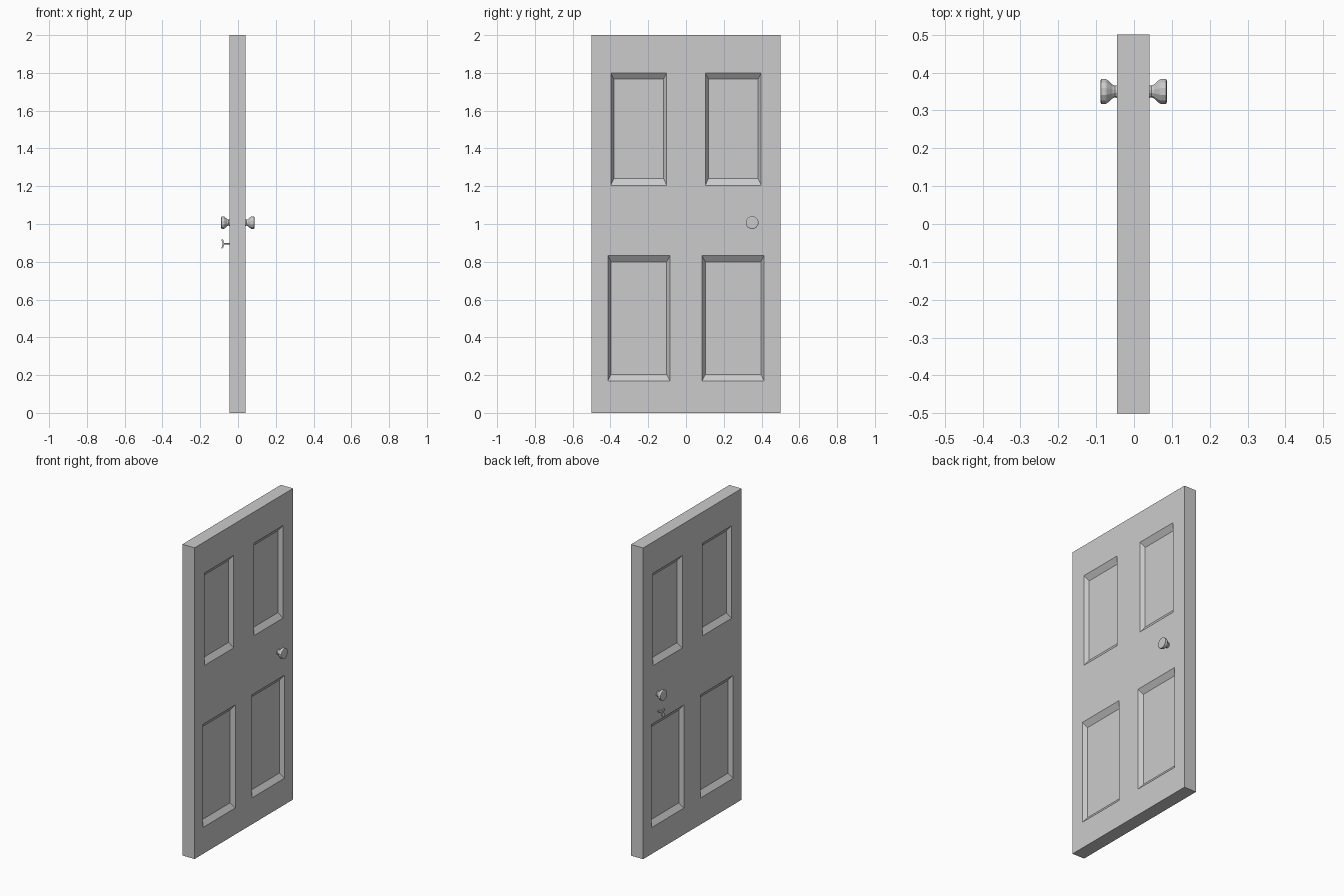
import bpy, bmesh, math

if "Cube" in bpy.data.objects:
    bpy.data.objects.remove(bpy.data.objects["Cube"])

X_BACK, X_FRONT, RECESS = -0.045, 0.041, 0.025


def finish(bm, name, smooth=False):
    bmesh.ops.remove_doubles(bm, verts=bm.verts, dist=1e-5)
    bmesh.ops.recalc_face_normals(bm, faces=bm.faces)
    me = bpy.data.meshes.new(name)
    bm.to_mesh(me)
    bm.free()
    ob = bpy.data.objects.new(name, me)
    bpy.context.collection.objects.link(ob)
    if smooth:
        me.shade_smooth()
    return ob


def rect(bm, x, y0, y1, z0, z1):
    return [bm.verts.new((x, y, z)) for y, z in ((y0, z0), (y1, z0), (y1, z1), (y0, z1))]


def bridge(bm, a, b):
    n = len(a)
    for i in range(n):
        j = (i + 1) % n
        bm.faces.new((a[i], a[j], b[j], b[i]))


# door leaf: each side is four cells, each made of nested rectangles
def door():
    bm = bmesh.new()
    # cell z range, outer panel (y0, y1, z0, z1), inner panel
    cells = [((0, 1), (0.085, 0.413, 0.17, 0.833), (0.102, 0.397, 0.203, 0.80)),
             ((1, 2), (0.102, 0.398, 1.205, 1.80), (0.119, 0.382, 1.24, 1.767))]
    for x, d in ((X_FRONT, -RECESS), (X_BACK, RECESS)):
        for s in (-1, 1):
            for (c0, c1), o, i in cells:
                rings = [rect(bm, px, s * a, s * b, z0, z1) for px, a, b, z0, z1 in
                         ((x, 0, 0.5, c0, c1), (x, *o), (x + d, *i))]
                bridge(bm, rings[0], rings[1])
                bridge(bm, rings[1], rings[2])
                bm.faces.new(rings[2])
    # rim of the slab
    rim = [(-.5, 0), (0, 0), (.5, 0), (.5, 1), (.5, 2), (0, 2), (-.5, 2), (-.5, 1)]
    bridge(bm, *[[bm.verts.new((x, y, z)) for y, z in rim] for x in (X_BACK, X_FRONT)])
    bmesh.ops.remove_doubles(bm, verts=bm.verts, dist=1e-5)
    bmesh.ops.recalc_face_normals(bm, faces=bm.faces)
    finish(bm, "door_leaf")


# turned part along x: profile of (distance from door, radius)
def lathe(name, profile, base, direction, y, z, sides=12):
    bm = bmesh.new()
    rings = []
    for h, r in profile:
        rings.append([bm.verts.new((base + direction * h,
                                    y + r * math.cos(math.tau * (k + .5) / sides),
                                    z + r * math.sin(math.tau * (k + .5) / sides)))
                      for k in range(sides)])
    for a, b in zip(rings, rings[1:]):
        bridge(bm, a, b)
    bm.faces.new(rings[0])
    bm.faces.new(rings[-1])
    return finish(bm, name)


# thumb turn wing: flat shape in the xz plane, given thickness along y
def wing(name, outline, x, y, z, t):
    bm = bmesh.new()
    pts = outline + [(a, -b) for a, b in reversed(outline)]
    layers = [[bm.verts.new((x + a, y + s * t, z + b)) for a, b in pts] for s in (-1, 1)]
    bridge(bm, *layers)
    for ring in layers:
        bm.faces.new(ring)
    return finish(bm, name)


door()

# knobs on both sides
KNOB = [(-0.003, 0.018), (0.005, 0.016), (0.012, 0.019), (0.019, 0.026),
        (0.026, 0.032), (0.030, 0.034), (0.044, 0.034), (0.046, 0.028)]
lathe("knob_outside", KNOB, X_FRONT, 1, 0.35, 1.007)
lathe("knob_inside", KNOB[:-2] + [(0.042, 0.034), (0.044, 0.028)], X_BACK, -1, 0.35, 1.007)

# small thumb turn below the inside knob
lathe("lock_stem", [(-0.003, 0.005), (0.036, 0.005)], X_BACK, -1, 0.35, 0.895, 8)
wing("lock_turn", [(-0.004, 0.006), (-0.009, 0.022), (-0.005, 0.026), (0.001, 0.020), (0.004, 0.006)],
     X_BACK - 0.034, 0.35, 0.895, 0.010)
